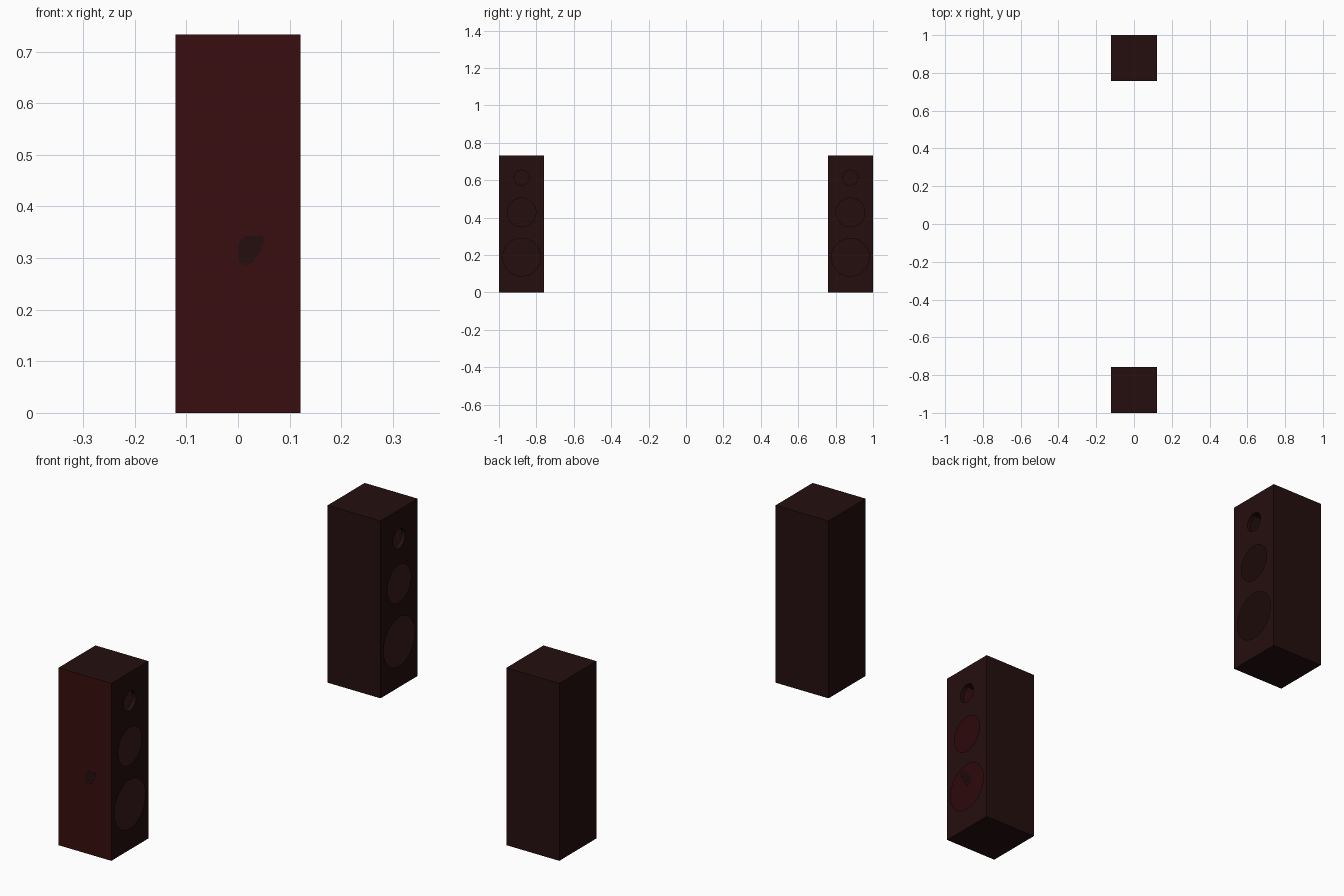
import bpy, bmesh, math

if "Cube" in bpy.data.objects:
    bpy.data.objects.remove(bpy.data.objects["Cube"])

HALF, HEIGHT, CY = 0.121, 0.733, 0.879
HOLES = [(0.188, 0.101), (0.428, 0.077), (0.614, 0.04)]  # height, radius


def material(name, rgb):
    m = bpy.data.materials.new(name)
    m.diffuse_color = (*rgb, 1)
    m.use_nodes = True
    m.node_tree.nodes["Principled BSDF"].inputs["Base Color"].default_value = m.diffuse_color
    return m


BROWN = material("dark brown", (0.0185, 0.0046, 0.0046))
RED = material("dark red", (0.040, 0.0042, 0.0045))


def finish(name, bm, *mats):
    me = bpy.data.meshes.new(name)
    bm.to_mesh(me)
    bm.free()
    ob = bpy.data.objects.new(name, me)
    for m in mats:
        me.materials.append(m)
    bpy.context.collection.objects.link(ob)
    return ob


def ring(bm, x, cy, cz, r, n=40):
    return [bm.verts.new((x, cy + r * math.cos(2 * math.pi * i / n),
                          cz + r * math.sin(2 * math.pi * i / n))) for i in range(n)]


def loop_edges(bm, vs):
    return [bm.edges.new((vs[i - 1], vs[i])) for i in range(len(vs))]


def speaker(side, cy, red_side):
    # hollow thin-walled cabinet, open towards +x
    bm = bmesh.new()
    bmesh.ops.create_cube(bm, size=1)
    for v in bm.verts:
        v.co = (v.co.x * 2 * HALF, cy + v.co.y * 2 * HALF, (v.co.z + 0.5) * HEIGHT)
    bm.normal_update()
    bmesh.ops.delete(bm, geom=[f for f in bm.faces if f.normal.x > 0.5], context='FACES_ONLY')
    for f in bm.faces:
        f.material_index = int(red_side and f.normal.y < -0.5)
    finish(side + "_cabinet", bm, BROWN, RED)

    # front baffle with three open driver holes
    bm = bmesh.new()
    edges = loop_edges(bm, [bm.verts.new((HALF, cy + a * HALF, z)) for a, z in
                            ((-1, 0), (1, 0), (1, HEIGHT), (-1, HEIGHT))])
    for z, r in HOLES:
        edges += loop_edges(bm, ring(bm, HALF, cy, z, r))
    bmesh.ops.triangle_fill(bm, use_beauty=True, edges=edges, normal=(1, 0, 0))
    finish(side + "_baffle", bm, BROWN)

    # short tube behind the tweeter hole
    bm = bmesh.new()
    z, r = HOLES[2]
    a, b = ring(bm, HALF, cy, z, r), ring(bm, HALF - 0.018, cy, z, r)
    for i in range(len(a)):
        bm.faces.new((a[i - 1], a[i], b[i], b[i - 1]))
    finish(side + "_tweeter_tube", bm, BROWN)


speaker("near", -CY, True)
speaker("far", CY, False)

# dark worn patch showing on both sides of the red panel
patch = [(0.0, 0.30), (0.004, 0.29), (0.016, 0.286), (0.026, 0.29), (0.036, 0.302),
         (0.047, 0.318), (0.051, 0.335), (0.047, 0.344), (0.03, 0.344), (0.014, 0.343),
         (0.004, 0.334), (-0.001, 0.32)]
bm = bmesh.new()
face = bm.faces.new([bm.verts.new((x, -CY - HALF - 0.0005, z)) for x, z in patch])
new = bmesh.ops.extrude_face_region(bm, geom=[face])["geom"]
bmesh.ops.translate(bm, vec=(0, 0.001, 0), verts=[v for v in new if isinstance(v, bmesh.types.BMVert)])
bmesh.ops.recalc_face_normals(bm, faces=bm.faces)
finish("worn_patch", bm, BROWN)
